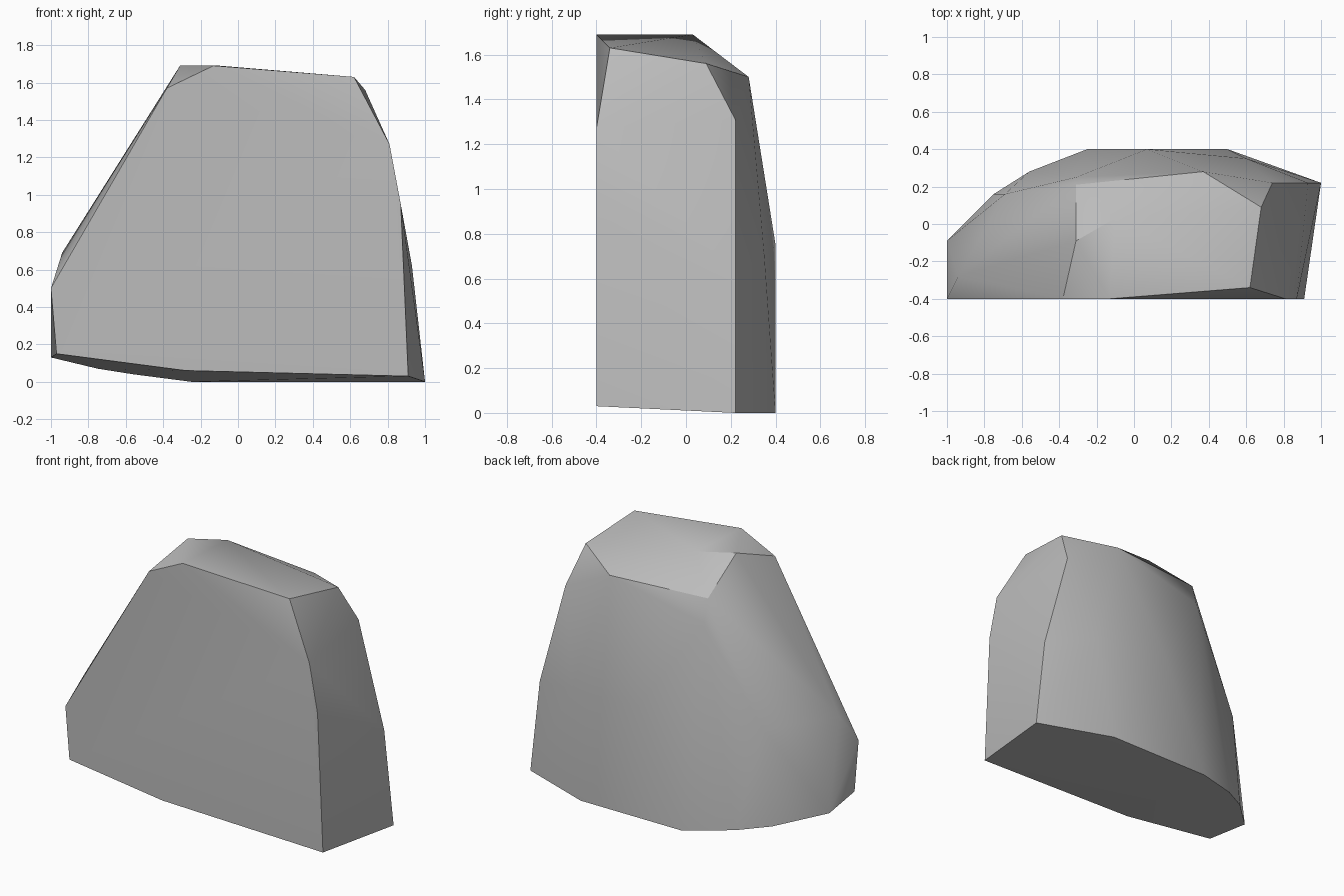
import bpy
import bmesh
import math

cube = bpy.data.objects.get("Cube")
if cube:
    bpy.data.objects.remove(cube, do_unlink=True)

stone = bpy.data.materials.new("stone_grey")
stone.use_nodes = True
colour = (0.5, 0.5, 0.5, 1)
stone.diffuse_color = colour
stone.node_tree.nodes["Principled BSDF"].inputs["Base Color"].default_value = colour

# Chiselled corners of the boulder, grouped by region
FRONT = -0.4
front_outline = [(x, FRONT, z) for x, z in (
    (-1, 0.5), (-0.97, 0.15), (-0.28, 0.06), (0.91, 0.03),
    (0.87, 0.95), (0.81, 1.27), (-0.13, 1.69), (-0.38, 1.57))]
top_corners = [(0.62, -0.34, 1.63), (0.68, 0.09, 1.56), (0.37, 0.28, 1.5),
               (-0.1, 0.03, 1.69), (-0.31, -0.09, 1.69), (-0.31, 0.21, 1.5),
               (-0.31, 0.25, 1.35)]
side_edge = [(0.74, 0.22, 1.31), (0.93, 0.22, 0.62), (1, 0.22, 0)]
back_bulge = [(-0.94, -0.28, 0.69), (-0.69, 0.16, 0.7),
              (0.07, 0.4, 0.75), (0.6, 0.35, 0.7)]
base_rim = [(-1, -0.09, 0.13), (-0.75, 0.16, 0.07), (-0.56, 0.28, 0.04),
            (-0.25, 0.4, 0), (0.5, 0.4, 0)]

# Wrap the corners in a faceted shell
bm = bmesh.new()
for point in front_outline + top_corners + side_edge + back_bulge + base_rim:
    bm.verts.new(point)
bmesh.ops.convex_hull(bm, input=bm.verts[:])
loose = [v for v in bm.verts if not v.link_faces]
bmesh.ops.delete(bm, geom=loose, context='VERTS')
bmesh.ops.dissolve_limit(bm, angle_limit=math.radians(1),
                         verts=bm.verts[:], edges=bm.edges[:])
bmesh.ops.recalc_face_normals(bm, faces=bm.faces[:])
mesh = bpy.data.meshes.new("boulder")
bm.to_mesh(mesh)
bm.free()
mesh.materials.append(stone)

boulder = bpy.data.objects.new("boulder", mesh)
bpy.context.collection.objects.link(boulder)

# Soft shading across shallow facets, crisp along the hard edges
bpy.ops.object.select_all(action='DESELECT')
boulder.select_set(True)
bpy.context.view_layer.objects.active = boulder
bpy.ops.object.shade_smooth_by_angle(angle=math.radians(30))
